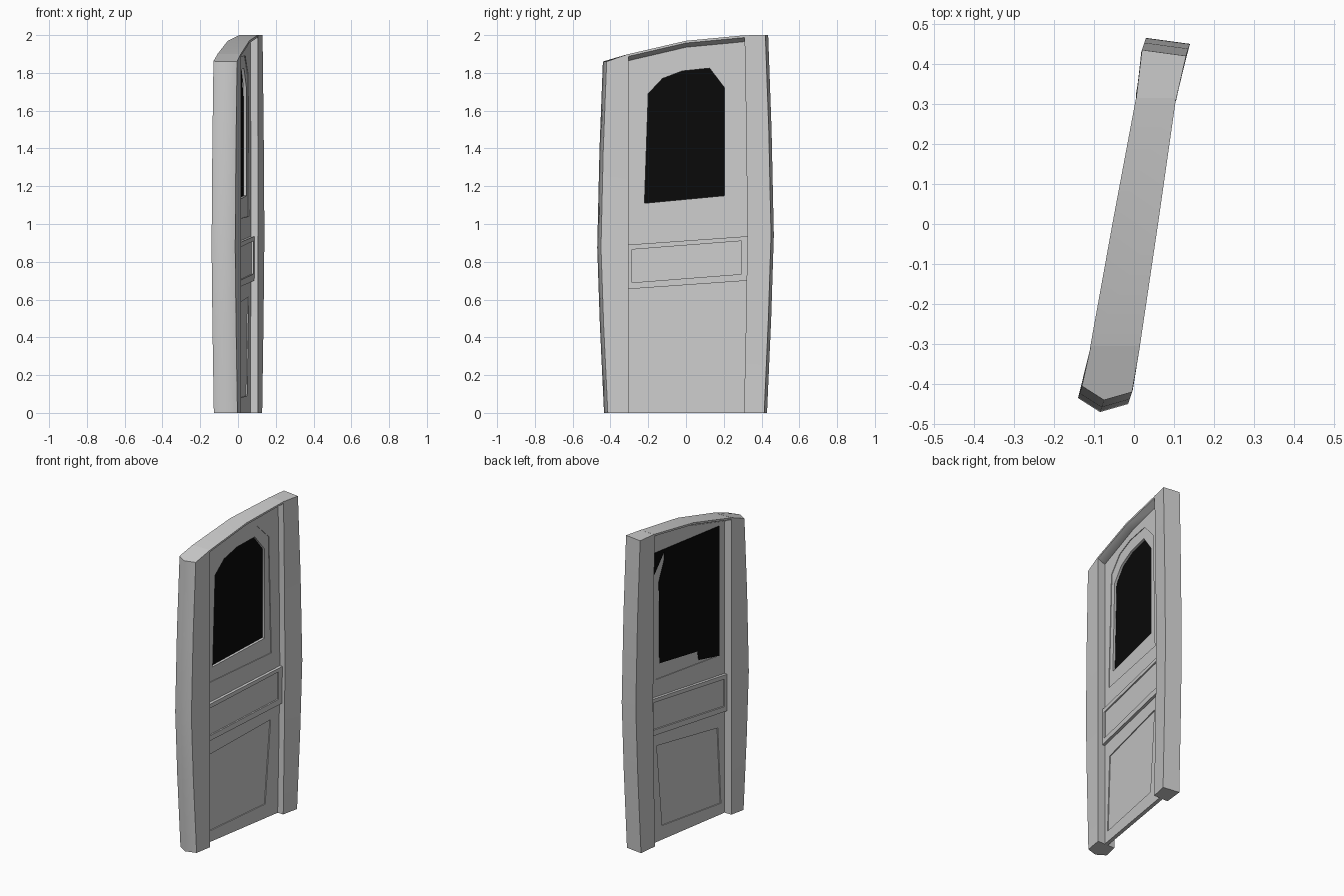
import bpy, bmesh, math

cube = bpy.data.objects.get("Cube")
if cube:
    bpy.data.objects.remove(cube, do_unlink=True)


def material(name, value):
    mat = bpy.data.materials.new(name)
    mat.use_nodes = True
    color = (value, value, value, 1)
    mat.diffuse_color = color
    mat.node_tree.nodes["Principled BSDF"].inputs["Base Color"].default_value = color
    return mat


GRAY = material("gray paint", 0.6)
BLACK = material("black glass", 0.003)
made = []


def loft(name, loops, mat=GRAY, closed=False):
    """Skin equal-length loops; cap the ends, or join last to first when closed."""
    bm = bmesh.new()
    rows = [[bm.verts.new(p) for p in loop] for loop in loops]
    n = len(rows[0])
    pairs = list(zip(rows, rows[1:]))
    if closed:
        pairs.append((rows[-1], rows[0]))
    else:
        bm.faces.new(rows[0])
        bm.faces.new(rows[-1])
    for a, b in pairs:
        for i in range(n):
            j = (i + 1) % n
            bm.faces.new((a[i], a[j], b[j], b[i]))
    bmesh.ops.recalc_face_normals(bm, faces=bm.faces)
    mesh = bpy.data.meshes.new(name)
    bm.to_mesh(mesh)
    bm.free()
    mesh.materials.append(mat)
    obj = bpy.data.objects.new(name, mesh)
    bpy.context.collection.objects.link(obj)
    made.append(obj)


def on_door(points, off):
    """Place (y, z) points on the slanted door plane, shifted sideways by off."""
    return [(0.003 + 0.165 * y + off, y, z) for y, z in points]


def slab(name, points, lo, hi, mat=GRAY):
    loft(name, [on_door(points, lo), on_door(points, hi)], mat)


def ring(name, outer, inner, half):
    loft(name, [on_door(outer, -half), on_door(outer, half),
                on_door(inner, half), on_door(inner, -half)], closed=True)


ROOF = [(-0.41, 1.86), (-0.305, 1.9), (0, 1.97), (0.32, 2.0), (0.5, 2.0)]


def roof_z(y):
    if y <= ROOF[0][0]:
        return ROOF[0][1]
    for (y0, z0), (y1, z1) in zip(ROOF, ROOF[1:]):
        if y <= y1:
            return z0 + (z1 - z0) * (y - y0) / (y1 - y0)
    return ROOF[-1][1]


# Door posts, bowed outward at mid height
BOW = [(0, -0.006), (0.25, 0.016), (0.47, 0.03), (0.75, 0.018), (1, 0)]


def post(name, plan, side):
    loops = []
    for t, bow in BOW:
        loop = []
        for x, y in plan:
            outer = abs(y) > 0.35
            dy = bow if outer else (bow * 0.5 if side > 0 else 0)
            dx = side * bow * 0.33 if outer else 0
            loop.append((x + dx, y + side * dy, t * roof_z(y)))
        loops.append(loop)
    loft(name, loops)


post("front_post", [(-0.13, -0.405), (-0.075, -0.44), (-0.005, -0.42),
                    (0.015, -0.305), (-0.108, -0.305)], -1)
post("back_post", [(0.02, 0.435), (0.13, 0.42), (0.105, 0.31), (0.005, 0.31)], 1)

# Curved header joining the posts, thicker above the door
header = []
for y, left, right in [(-0.31, -0.11, 0.014), (0, -0.054, 0.06), (0.315, 0.005, 0.105)]:
    z, mid = roof_z(y), (left + right) / 2
    header.append([(left, y, z), (right, y, z), (right, y, z - 0.012),
                   (mid, y, z - 0.04), (left, y, z - 0.012)])
loft("header", header)

# Upper door around the window
edge = [(-0.32, 0.86), (-0.32, 1.88), (-0.13, 1.925), (-0.02, 1.95),
        (0.13, 1.965), (0.33, 1.98), (0.33, 0.9)]
molding = [(-0.26, 1.02), (-0.23, 1.76), (-0.14, 1.85), (-0.02, 1.885),
           (0.14, 1.89), (0.235, 1.79), (0.255, 1.04)]
opening = [(-0.22, 1.11), (-0.2, 1.69), (-0.125, 1.77), (-0.02, 1.81),
           (0.125, 1.825), (0.205, 1.72), (0.205, 1.15)]
ring("upper_door", edge, molding, 0.012)
ring("window_molding", molding, opening, 0.008)

# Window pane lying against the inner side
pane = [(0.285, 1.855), (0.285, 1.7), (0.19, 1.84), (0.19, 1.79), (0.235, 1.66),
        (0.23, 1.137), (-0.08, 1.108), (-0.09, 1.05), (-0.26, 1.02), (-0.26, 1.85)]
slab("window_pane", pane, -0.016, -0.013, BLACK)

# Thick middle rail with a sunk panel
rail = [(-0.312, 0.655), (0.325, 0.7), (0.325, 0.935), (-0.312, 0.89)]
rail_panel = [(-0.285, 0.69), (0.295, 0.735), (0.295, 0.91), (-0.285, 0.865)]
ring("middle_rail", rail, rail_panel, 0.03)
slab("middle_panel", rail_panel, -0.021, 0.021)

# Lower door with a sunk panel
lower = [(-0.32, 0), (0.32, 0), (0.33, 0.71), (-0.32, 0.665)]
lower_panel = [(-0.275, 0.07), (0.205, 0.09), (0.25, 0.615), (-0.25, 0.56)]
ring("lower_door", lower, lower_panel, 0.012)
slab("lower_panel", lower_panel, -0.006, 0.006)

# Smooth shading with sharp edges
bpy.ops.object.select_all(action='DESELECT')
for obj in made:
    obj.select_set(True)
bpy.context.view_layer.objects.active = made[0]
bpy.ops.object.shade_smooth_by_angle(angle=math.radians(50))
